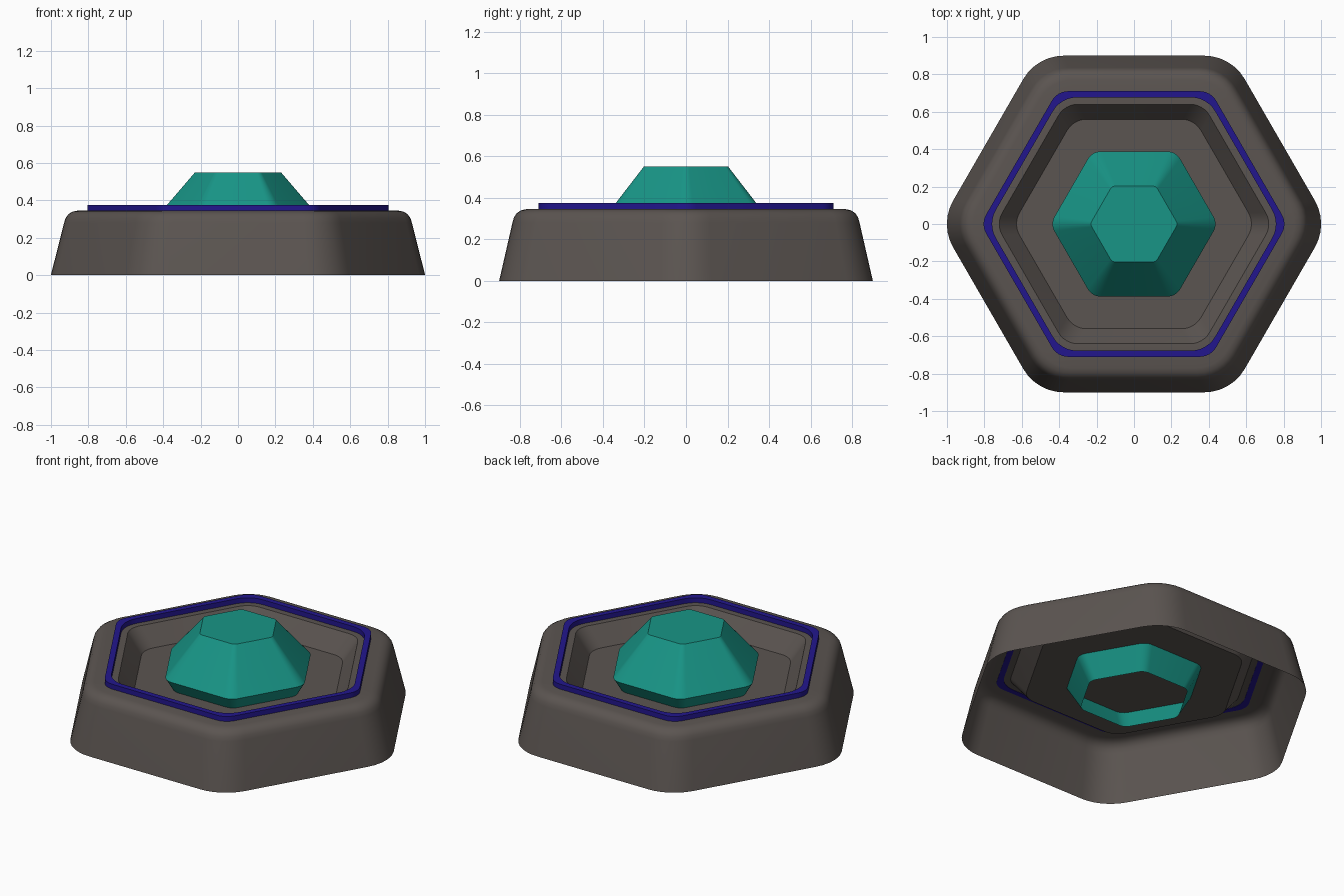
import bpy, bmesh, math

if "Cube" in bpy.data.objects:
    bpy.data.objects.remove(bpy.data.objects["Cube"])

SEGS = 6  # steps per rounded corner


def hex_loop(apothem, radius, z):
    """Rounded hexagon with corners on the x axis."""
    centre = (apothem - radius) / math.cos(math.radians(30))
    pts = []
    for k in range(6):
        a = math.radians(60 * k)
        for i in range(SEGS + 1):
            t = a + math.radians(-30 + 60 * i / SEGS)
            pts.append((centre * math.cos(a) + radius * math.cos(t),
                        centre * math.sin(a) + radius * math.sin(t), z))
    return pts


def loft(name, profile, colour, cap=False, closed=False):
    """Skin a list of (apothem, corner radius, z) rounded hexagons."""
    bm = bmesh.new()
    rings = [[bm.verts.new(p) for p in hex_loop(*row)] for row in profile]
    pairs = list(zip(rings, rings[1:]))
    if closed:
        pairs.append((rings[-1], rings[0]))
    for lo, hi in pairs:
        n = len(lo)
        for i in range(n):
            j = (i + 1) % n
            bm.faces.new((lo[i], lo[j], hi[j], hi[i]))
    if cap:
        bm.faces.new(rings[-1])
    mesh = bpy.data.meshes.new(name)
    bm.to_mesh(mesh)
    bm.free()
    obj = bpy.data.objects.new(name, mesh)
    bpy.context.collection.objects.link(obj)
    mat = bpy.data.materials.new(name + "_colour")
    mat.diffuse_color = (*colour, 1)
    mat.use_nodes = True
    mat.node_tree.nodes["Principled BSDF"].inputs["Base Color"].default_value = mat.diffuse_color
    mesh.materials.append(mat)
    bpy.ops.object.select_all(action='DESELECT')
    obj.select_set(True)
    bpy.context.view_layer.objects.active = obj
    bpy.ops.object.shade_smooth_by_angle(angle=math.radians(32))
    return obj


# Housing: open-bottomed shell with soft shoulder and recessed floor
loft("housing", [
    (0.90, 0.25, 0.0), (0.836, 0.23, 0.28), (0.829, 0.228, 0.305),
    (0.815, 0.222, 0.326), (0.795, 0.21, 0.339), (0.77, 0.20, 0.345),
    (0.64, 0.12, 0.345), (0.56, 0.12, 0.235)], (0.105, 0.09, 0.082), cap=True)

# Raised trim ring around the recess
loft("trim_ring", [
    (0.71, 0.10, 0.343), (0.71, 0.10, 0.375),
    (0.677, 0.15, 0.375), (0.677, 0.15, 0.343)], (0.016, 0.008, 0.27), closed=True)

# Faceted button: tapers below its widest line and passes through the floor
loft("button", [
    (0.275, 0.06, 0.10), (0.388, 0.08, 0.31), (0.203, 0.03, 0.55)],
    (0.009, 0.30, 0.24), cap=True)
